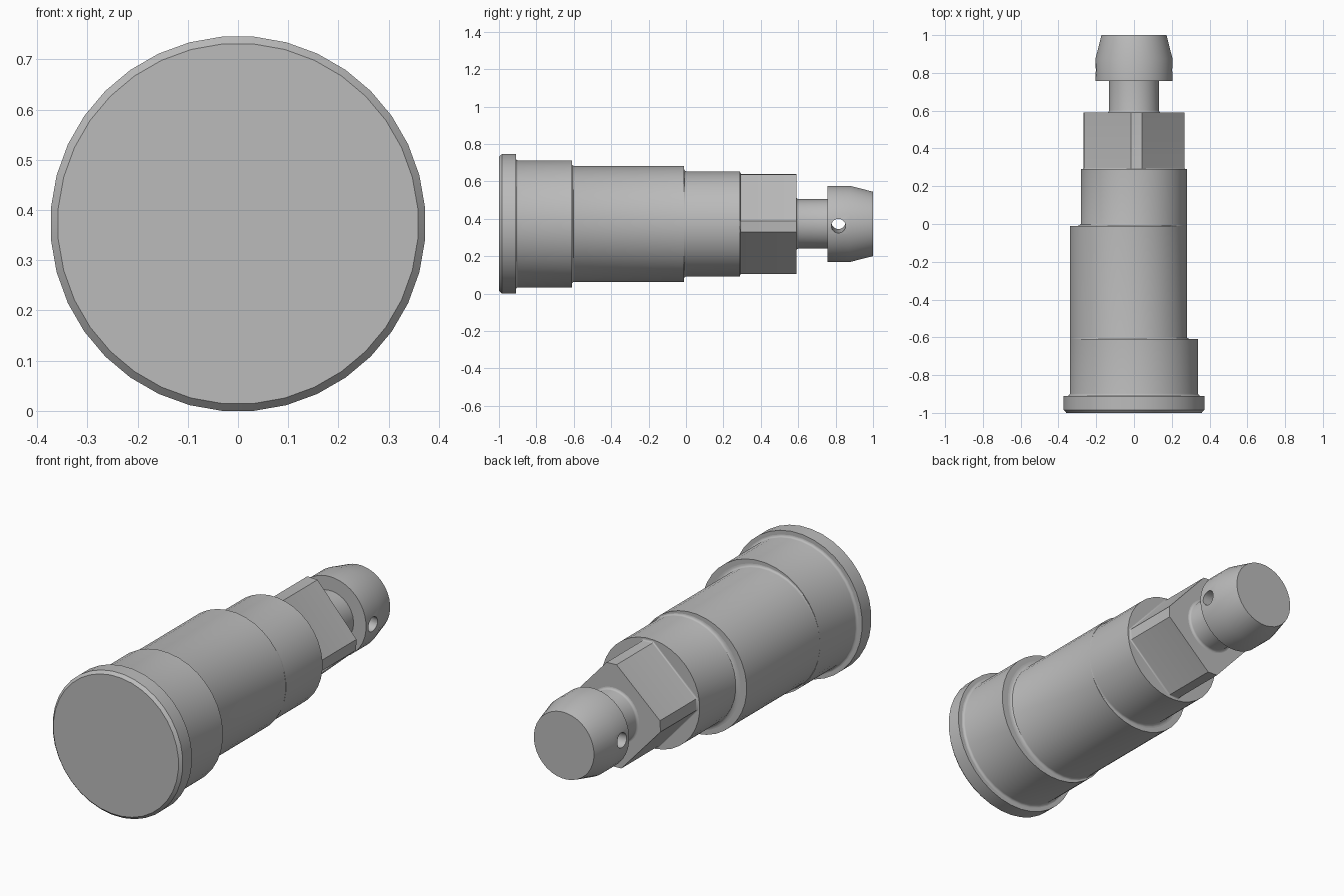
import bpy, bmesh, math

cube = bpy.data.objects.get("Cube")
if cube:
    bpy.data.objects.remove(cube, do_unlink=True)

AXIS_Z = 0.3725      # height of the pin's axis
TWIST = math.radians(-3)   # roll of the square drive and cross hole

steel = bpy.data.materials.new("steel grey")
steel.use_nodes = True
steel.diffuse_color = (0.5, 0.5, 0.5, 1)
steel.node_tree.nodes["Principled BSDF"].inputs["Base Color"].default_value = (0.5, 0.5, 0.5, 1)

# Cross-section angles: 36-sided round, and square with clipped corners
ROUND = [math.radians(5 + 10 * i) for i in range(36)]
SQUARE = [TWIST + math.radians(90 * q + s) for q in range(4) for s in (-6.2, 6.2)]


def fillet(y, r, cx=0.0, lean=0, size=0.012):
    """Rings of a concave fillet at a shoulder; lean keeps it tangent on an eccentric step."""
    rings = [(y - 0.012, r - 0.02, cx)]
    for k in range(5):
        t = math.pi / 2 * k / 4
        d = size * (1 - math.sin(t))
        rings.append((y + size * (1 - math.cos(t)), r + d, cx + lean * d))
    return rings


def loft(name, rings, angles=ROUND):
    """Skin rings of (y, radius, centre x) along the y axis and cap both ends."""
    scale = 1 / math.cos(math.radians(5)) if angles is ROUND else 1
    bm = bmesh.new()
    loops = [[bm.verts.new((cx + r * scale * math.cos(a), y, AXIS_Z + r * scale * math.sin(a)))
              for a in angles] for y, r, cx in rings]
    n = len(angles)
    for a, b in zip(loops, loops[1:]):
        for i in range(n):
            j = (i + 1) % n
            bm.faces.new((a[i], a[j], b[j], b[i]))
    bm.faces.new(loops[0])
    bm.faces.new(loops[-1])
    bmesh.ops.recalc_face_normals(bm, faces=bm.faces)
    mesh = bpy.data.meshes.new(name)
    bm.to_mesh(mesh)
    bm.free()
    mesh.materials.append(steel)
    obj = bpy.data.objects.new(name, mesh)
    bpy.context.collection.objects.link(obj)
    return obj


def smooth(obj):
    bpy.ops.object.select_all(action='DESELECT')
    obj.select_set(True)
    bpy.context.view_layer.objects.active = obj
    bpy.ops.object.shade_smooth_by_angle(angle=math.radians(30))


# Stepped body, front to back
parts = [
    loft("end_flange", [(-1.0, 0.358, 0), (-0.985, 0.3725, 0), (-0.91, 0.3725, 0)]),
    loft("wide_journal", fillet(-0.91, 0.34) + [(-0.61, 0.34, 0)]),
    loft("eccentric_journal", fillet(-0.61, 0.31, -0.03, 1) + [(-0.01, 0.31, -0.03)]),
    loft("inner_journal", fillet(-0.01, 0.281, 0, -1) + [(0.29, 0.281, 0)]),
    loft("square_drive", fillet(0.29, 0.267, size=0.008) + [(0.59, 0.267, 0)], SQUARE),
    loft("neck", fillet(0.59, 0.132) + [(0.765, 0.132, 0)]),
]

# Tapered head with a through cross hole
head = loft("tapered_head", [(0.757, 0.204, 0), (0.875, 0.204, 0), (1.0, 0.172, 0)])
parts.append(head)
bpy.ops.mesh.primitive_cylinder_add(vertices=24, radius=0.038, depth=0.6,
                                    location=(0, 0.815, AXIS_Z),
                                    rotation=(0, math.pi / 2 - TWIST, 0))
cutter = bpy.context.object
cutter.name = "hole_cutter"
cutter.hide_render = True
cutter.data.materials.append(steel)
cut = head.modifiers.new("cross_hole", 'BOOLEAN')
cut.operation = 'DIFFERENCE'
cut.solver = 'EXACT'
cut.object = cutter
bpy.context.view_layer.objects.active = head
bpy.ops.object.modifier_apply(modifier=cut.name)
bpy.data.objects.remove(cutter, do_unlink=True)

for part in parts:
    smooth(part)
